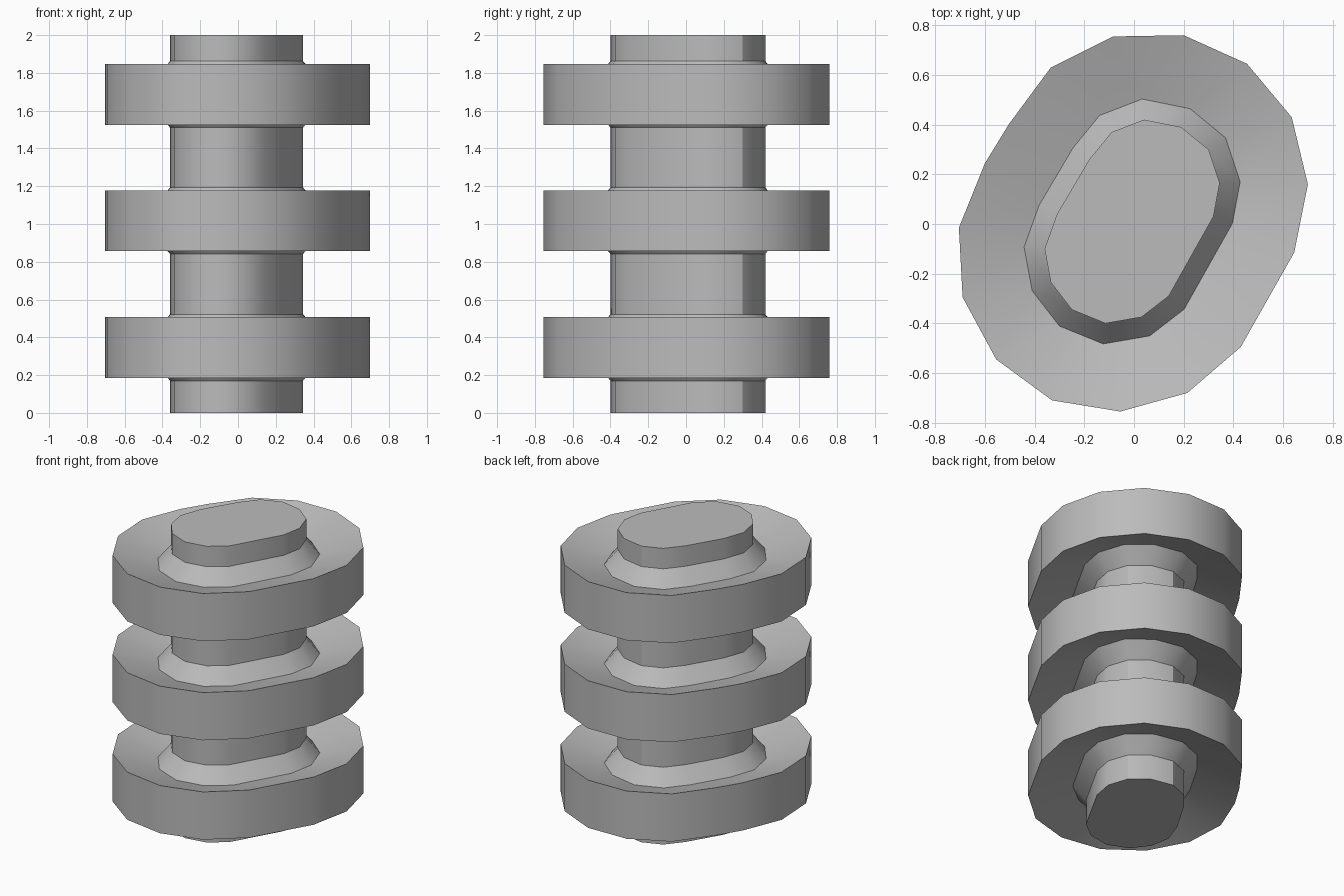
import bpy
import bmesh
from math import atan2, radians
from mathutils import Vector

default_cube = bpy.data.objects.get("Cube")
if default_cube:
    bpy.data.objects.remove(default_cube, do_unlink=True)

grey = bpy.data.materials.new("plain grey")
grey.use_nodes = True
grey.diffuse_color = (0.5, 0.5, 0.5, 1)
grey.node_tree.nodes["Principled BSDF"].inputs["Base Color"].default_value = grey.diffuse_color


def outline(points):
    """Counter-clockwise outline, starting at the smallest polar angle."""
    return sorted((Vector(p) for p in points), key=lambda p: atan2(p.y, p.x))


def offset(points, distance):
    """Move every side of a convex outline outwards, with mitred corners."""
    moved = []
    for i, p in enumerate(points):
        before = (p - points[i - 1]).normalized()
        after = (points[(i + 1) % len(points)] - p).normalized()
        n1, n2 = Vector((before.y, -before.x)), Vector((after.y, -after.x))
        moved.append(p + (n1 + n2) * distance / (1 + n1.dot(n2)))
    return moved


def bridge(bm, low, high):
    """Join two rings with quads, or zip them by angle if the counts differ."""
    n, m = len(low), len(high)
    if n == m:
        for i in range(n):
            k = (i + 1) % n
            bm.faces.new((low[i], low[k], high[k], high[i]))
        return

    def angle(ring, i):
        co = ring[i % len(ring)].co
        return atan2(co.y, co.x) + radians(360) * (i // len(ring))

    i = j = 0
    while i < n or j < m:
        a, b = low[i % n], high[j % m]
        if j == m or (i < n and angle(low, i + 1) < angle(high, j + 1)):
            i += 1
            bm.faces.new((a, low[i % n], b))
        else:
            j += 1
            bm.faces.new((a, high[j % m], b))


def build(name, sections, capped=False):
    """Skin a stack of (outline, height) sections from bottom to top."""
    bm = bmesh.new()
    rings = [[bm.verts.new((p.x, p.y, z)) for p in pts] for pts, z in sections]
    for low, high in zip(rings, rings[1:]):
        bridge(bm, low, high)
    if capped:
        bm.faces.new(rings[0][::-1])
        bm.faces.new(rings[-1])
    mesh = bpy.data.meshes.new(name)
    bm.to_mesh(mesh)
    bm.free()
    mesh.materials.append(grey)
    obj = bpy.data.objects.new(name, mesh)
    bpy.context.collection.objects.link(obj)
    bpy.ops.object.select_all(action="DESELECT")
    obj.select_set(True)
    bpy.context.view_layer.objects.active = obj
    bpy.ops.object.shade_smooth_by_angle(angle=radians(32))
    return obj


# Slanted oval cross-sections
core = outline([
    (.04, .42), (.19, .39), (.3, .3), (.345, .165), (.32, .03), (.14, -.29), (.03, -.375),
    (-.115, -.4), (-.25, -.345), (-.335, -.235), (-.36, -.1), (-.31, .04), (-.18, .26), (-.09, .37)])
rim = outline([
    (.2, .76), (.455, .645), (.635, .43), (.7, .16), (.645, -.115), (.43, -.495), (.215, -.68),
    (-.055, -.755), (-.33, -.71), (-.555, -.545), (-.69, -.295), (-.705, -.015), (-.6, .245),
    (-.505, .4), (-.335, .63), (-.085, .755)])
collar = offset(core, .08)

# Central shaft
build("shaft", [(core, 0), (core, 2)], capped=True)

# Three discs with dished faces and a sloped collar round the shaft
rim_half, collar_half, dish_half = .161, .176, .075
for label, z in (("lower", .346), ("middle", 1.017), ("upper", 1.686)):
    build(label + "_disc", [
        (core, z - collar_half), (collar, z - dish_half), (rim, z - rim_half),
        (rim, z + rim_half), (collar, z + dish_half), (core, z + collar_half)])
